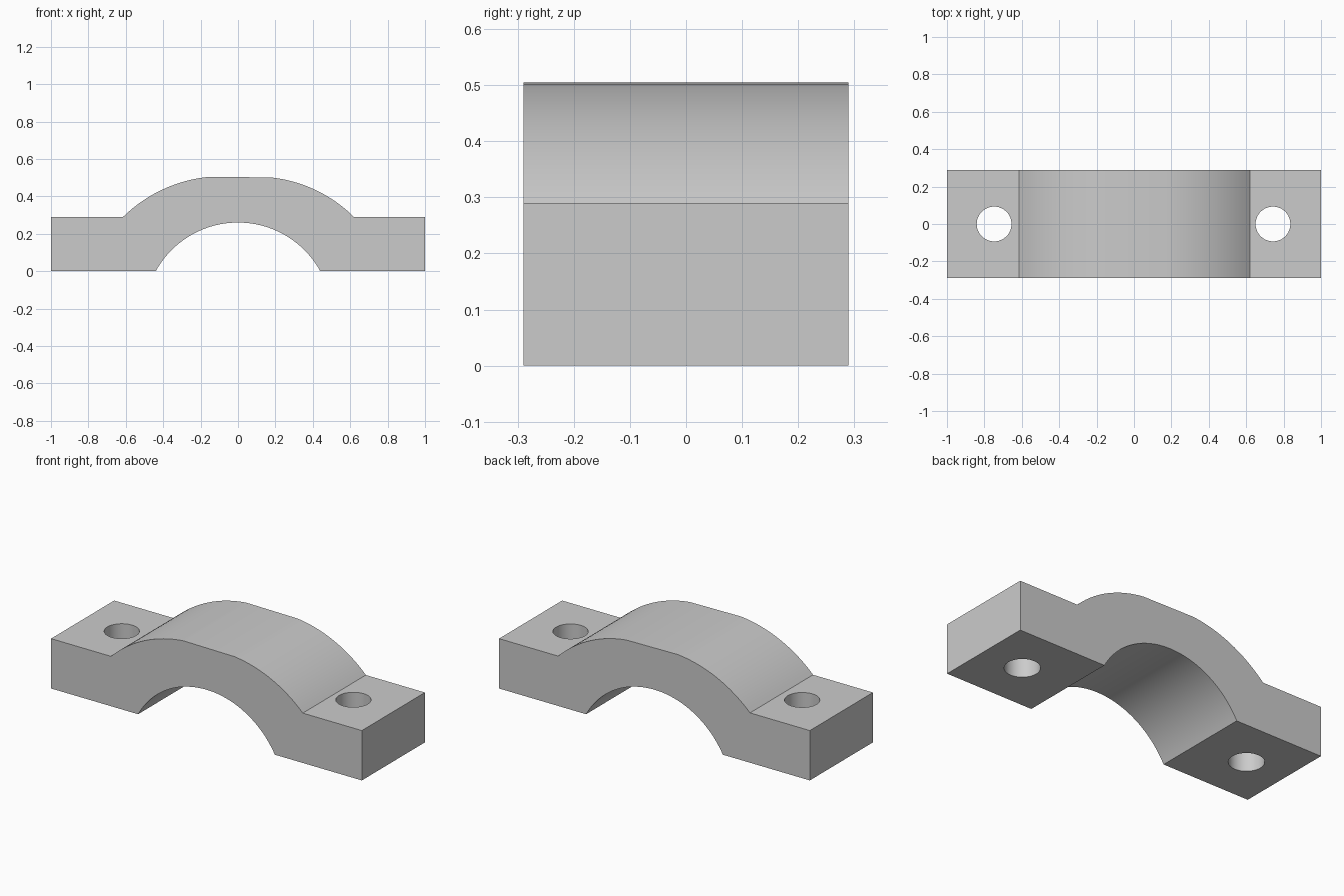
import bpy
import bmesh
import math
from mathutils import Vector

if "Cube" in bpy.data.objects:
    bpy.data.objects.remove(bpy.data.objects["Cube"], do_unlink=True)

HALF_DEPTH = 0.29

grey = bpy.data.materials.new("light grey metal")
grey.use_nodes = True
grey.diffuse_color = (0.6, 0.6, 0.6, 1)
grey.node_tree.nodes["Principled BSDF"].inputs["Base Color"].default_value = (0.6, 0.6, 0.6, 1)


def arc(start, end, radius, steps):
    """Points of an upward-bulging arc between two (x, z) points, left to right."""
    a, b = Vector(start), Vector(end)
    chord = b - a
    drop = math.sqrt(radius ** 2 - (chord.length / 2) ** 2)
    centre = (a + b) / 2 + Vector((chord.y, -chord.x)).normalized() * drop
    t0 = math.atan2(a.y - centre.y, a.x - centre.x)
    t1 = math.atan2(b.y - centre.y, b.x - centre.x)
    angles = [t0 + (t1 - t0) * i / steps for i in range(steps + 1)]
    return [(centre.x + radius * math.cos(t), centre.y + radius * math.sin(t)) for t in angles]


# Clamp outline: feet, outer arch with a flat crown, inner bore
profile = [(-1, 0), (-1, 0.29)]
profile += arc((-0.615, 0.29), (-0.15, 0.505), 0.76, 20)
profile += arc((0.18, 0.501), (0.62, 0.29), 0.74, 20)
profile += [(1, 0.29), (1, 0)]
profile += reversed(arc((-0.44, 0), (0.44, 0), 0.502, 48))

bm = bmesh.new()
face = bm.faces.new([bm.verts.new((x, -HALF_DEPTH, z)) for x, z in profile])
extruded = bmesh.ops.extrude_face_region(bm, geom=[face])["geom"]
bmesh.ops.translate(bm, vec=(0, 2 * HALF_DEPTH, 0),
                    verts=[g for g in extruded if isinstance(g, bmesh.types.BMVert)])
bmesh.ops.recalc_face_normals(bm, faces=bm.faces)
mesh = bpy.data.meshes.new("clamp_cap")
bm.to_mesh(mesh)
bm.free()
mesh.materials.append(grey)
clamp = bpy.data.objects.new("clamp_cap", mesh)
bpy.context.collection.objects.link(clamp)

# Bolt holes through both feet
for x in (-0.748, 0.743):
    bpy.ops.mesh.primitive_cylinder_add(vertices=48, radius=0.093, depth=1, location=(x, 0, 0.15))
    cutter = bpy.context.object
    cutter.name = "bolt_hole_cutter"
    cutter.hide_render = True
    cutter.data.materials.append(grey)
    cut = clamp.modifiers.new("bolt_hole", "BOOLEAN")
    cut.operation = "DIFFERENCE"
    cut.solver = "EXACT"
    cut.object = cutter
    bpy.context.view_layer.objects.active = clamp
    bpy.ops.object.modifier_apply(modifier=cut.name)
    bpy.data.objects.remove(cutter, do_unlink=True)

# Smooth curved walls, sharp edges
bpy.ops.object.select_all(action="DESELECT")
clamp.select_set(True)
bpy.context.view_layer.objects.active = clamp
bpy.ops.object.shade_smooth_by_angle(angle=math.radians(30))
